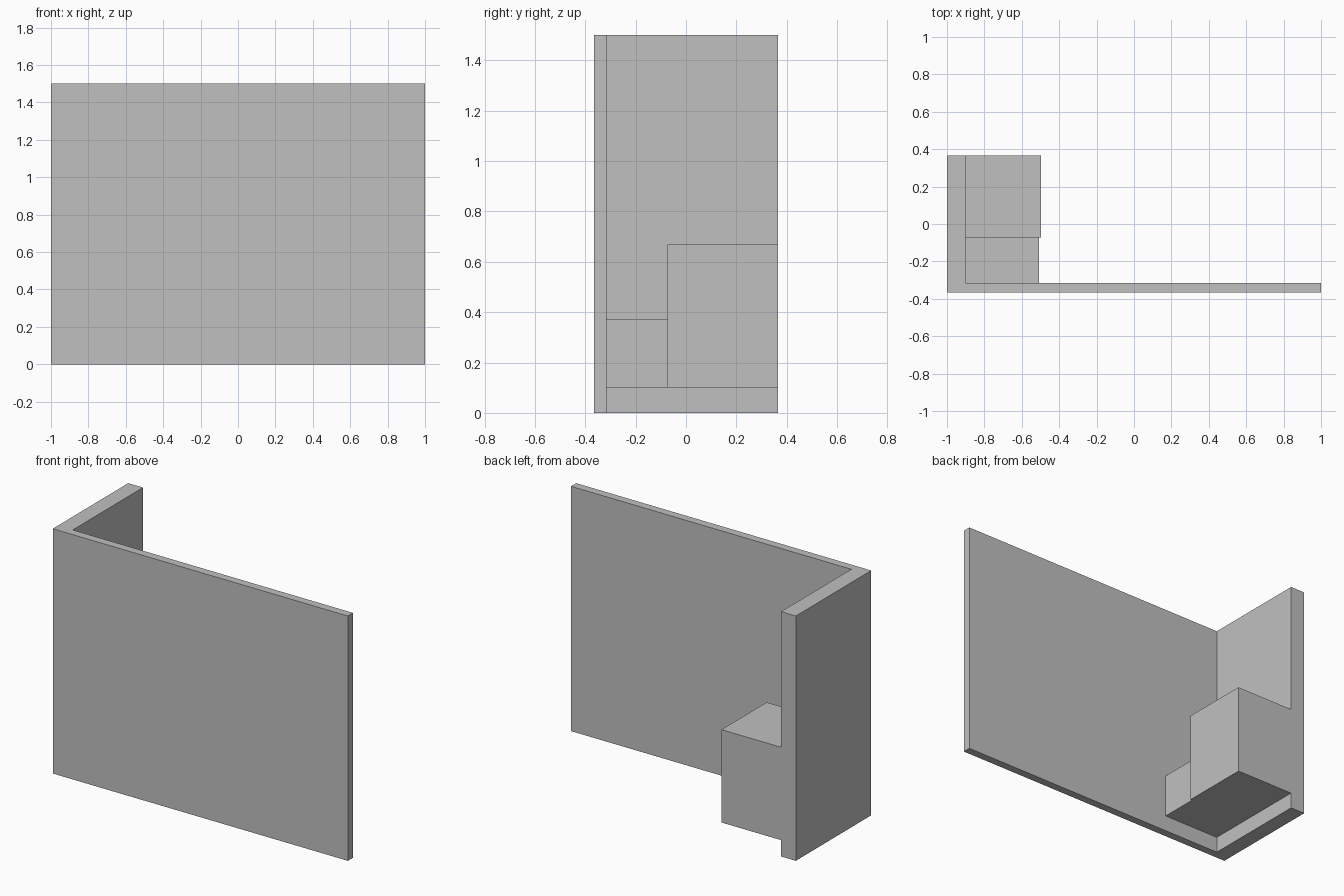
import bpy
import bmesh

default = bpy.data.objects.get("Cube")
if default:
    bpy.data.objects.remove(default, do_unlink=True)

# One flat grey for the whole model
GREY = (0.53, 0.53, 0.53, 1.0)
grey = bpy.data.materials.new("plain grey")
grey.use_nodes = True
grey.diffuse_color = GREY
grey.node_tree.nodes["Principled BSDF"].inputs["Base Color"].default_value = GREY


def extrude_plan(name, outline, bottom, top):
    """Extrude a counter-clockwise floor outline from bottom to top."""
    bm = bmesh.new()
    base = bm.faces.new([bm.verts.new((x, y, bottom)) for x, y in outline])
    grown = bmesh.ops.extrude_face_region(bm, geom=[base])["geom"]
    verts = [v for v in grown if isinstance(v, bmesh.types.BMVert)]
    bmesh.ops.translate(bm, verts=verts, vec=(0, 0, top - bottom))
    bmesh.ops.recalc_face_normals(bm, faces=bm.faces)
    mesh = bpy.data.meshes.new(name)
    bm.to_mesh(mesh)
    bm.free()
    mesh.materials.append(grey)
    obj = bpy.data.objects.new(name, mesh)
    bpy.context.collection.objects.link(obj)
    return obj


def rectangle(x0, x1, y0, y1):
    return [(x0, y0), (x1, y0), (x1, y1), (x0, y1)]


FRONT, BACK = -0.365, 0.365
WALL_X, WALL_Y = -0.9, -0.315   # inner faces of the two walls
STEP_Y = -0.073                 # where the low block meets the tall one
FLOOR = 0.1                     # both blocks hang clear of the ground

# L-shaped wall: thin long front, thicker short side
extrude_plan("corner_wall",
             [(-1, FRONT), (1, FRONT), (1, WALL_Y),
              (WALL_X, WALL_Y), (WALL_X, BACK), (-1, BACK)], 0, 1.5)

# Stepped blocks fixed inside the corner
extrude_plan("low_block", rectangle(WALL_X, -0.507, WALL_Y, STEP_Y), FLOOR, 0.372)
extrude_plan("tall_block", rectangle(WALL_X, -0.496, STEP_Y, BACK), FLOOR, 0.669)
